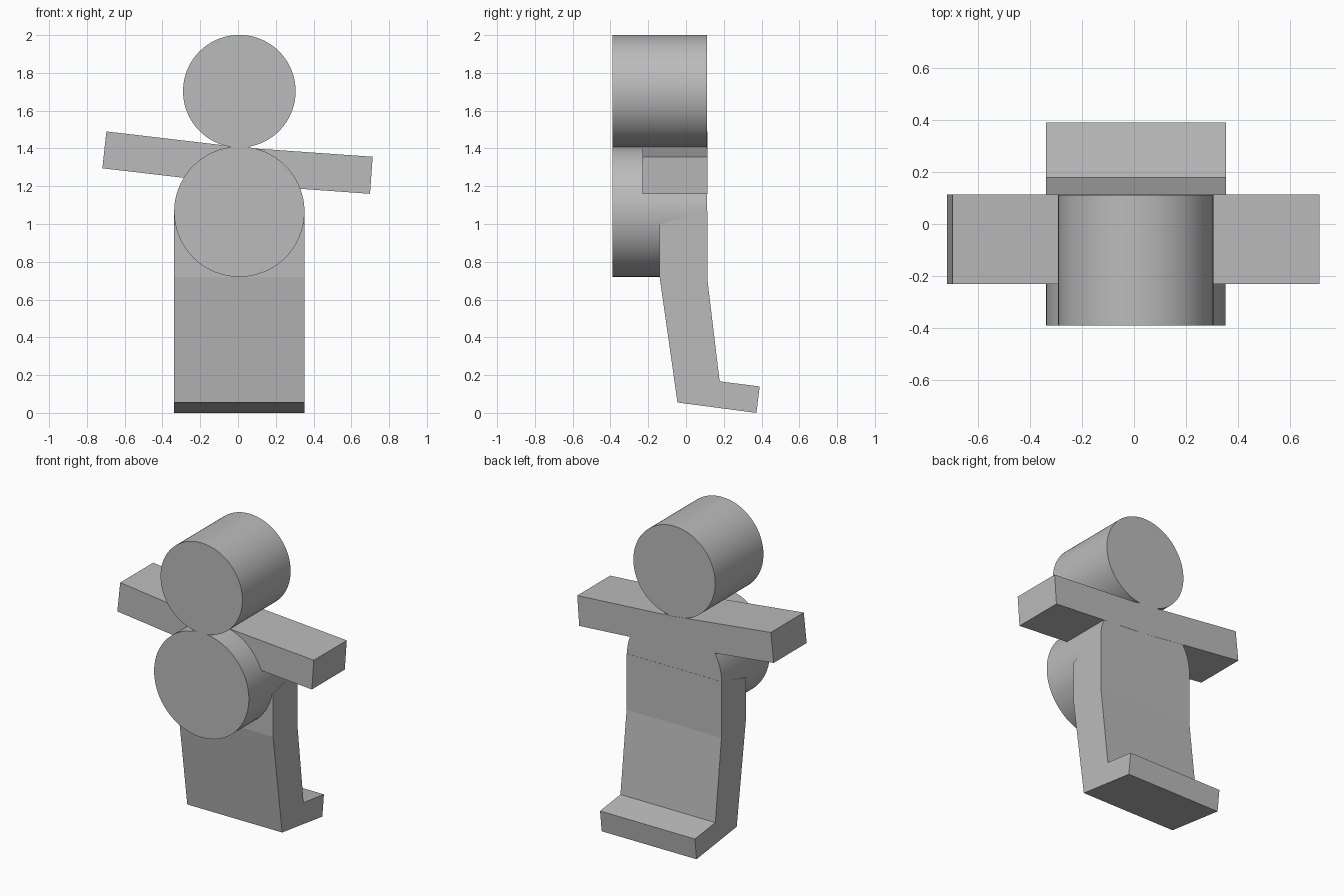
import bpy
import bmesh
from math import pi
from mathutils import Matrix, Vector

default = bpy.data.objects.get("Cube")
if default:
    bpy.data.objects.remove(default, do_unlink=True)

grey = bpy.data.materials.new("light_grey")
grey.use_nodes = True
colour = (0.5, 0.5, 0.5, 1)
grey.diffuse_color = colour
grey.node_tree.nodes["Principled BSDF"].inputs["Base Color"].default_value = colour

MID_X = 0.007
FRONT, BACK = -0.39, 0.112


def finish(name, bm):
    bmesh.ops.recalc_face_normals(bm, faces=bm.faces)
    mesh = bpy.data.meshes.new(name)
    bm.to_mesh(mesh)
    bm.free()
    mesh.materials.append(grey)
    obj = bpy.data.objects.new(name, mesh)
    bpy.context.collection.objects.link(obj)
    return obj


def disc(name, z, radius):
    """Smooth cylinder lying along y."""
    bm = bmesh.new()
    place = Matrix.Translation((MID_X, (FRONT + BACK) / 2, z)) @ Matrix.Rotation(pi / 2, 4, 'X')
    bmesh.ops.create_cone(bm, cap_ends=True, segments=96, radius1=radius,
                          radius2=radius, depth=BACK - FRONT, matrix=place)
    obj = finish(name, bm)
    bpy.ops.object.select_all(action='DESELECT')
    obj.select_set(True)
    bpy.context.view_layer.objects.active = obj
    bpy.ops.object.shade_smooth_by_angle()


def prism(name, profile, offset):
    """Flat profile pushed along one axis."""
    bm = bmesh.new()
    face = bm.faces.new([bm.verts.new(p) for p in profile])
    extruded = bmesh.ops.extrude_face_region(bm, geom=[face], use_keep_orig=True)
    verts = [g for g in extruded["geom"] if isinstance(g, bmesh.types.BMVert)]
    bmesh.ops.translate(bm, verts=verts, vec=Vector(offset))
    finish(name, bm)


# Head and belly
disc("head", 1.703, 0.298)
disc("body", 1.065, 0.345)

# Tilted arms, from the hidden shoulder end to the hand
arms = {
    "right_arm": [(0, 1.408), (-0.697, 1.49), (-0.718, 1.295), (0, 1.211)],
    "left_arm": [(0, 1.406), (0.713, 1.356), (0.699, 1.16), (0, 1.21)],
}
for name, outline in arms.items():
    prism(name, [(x, -0.23, z) for x, z in outline], (0, BACK + 0.001 + 0.23, 0))

# Bent leg slab with the foot pointing backwards
leg = [(-0.14, 1.0), (-0.14, 0.72), (-0.045, 0.055), (0.373, 0.0),
       (0.39, 0.14), (0.178, 0.167), (0.114, 0.70), (0.114, 1.07)]
prism("legs_and_foot", [(-0.338, y, z) for y, z in leg], (0.691, 0, 0))
